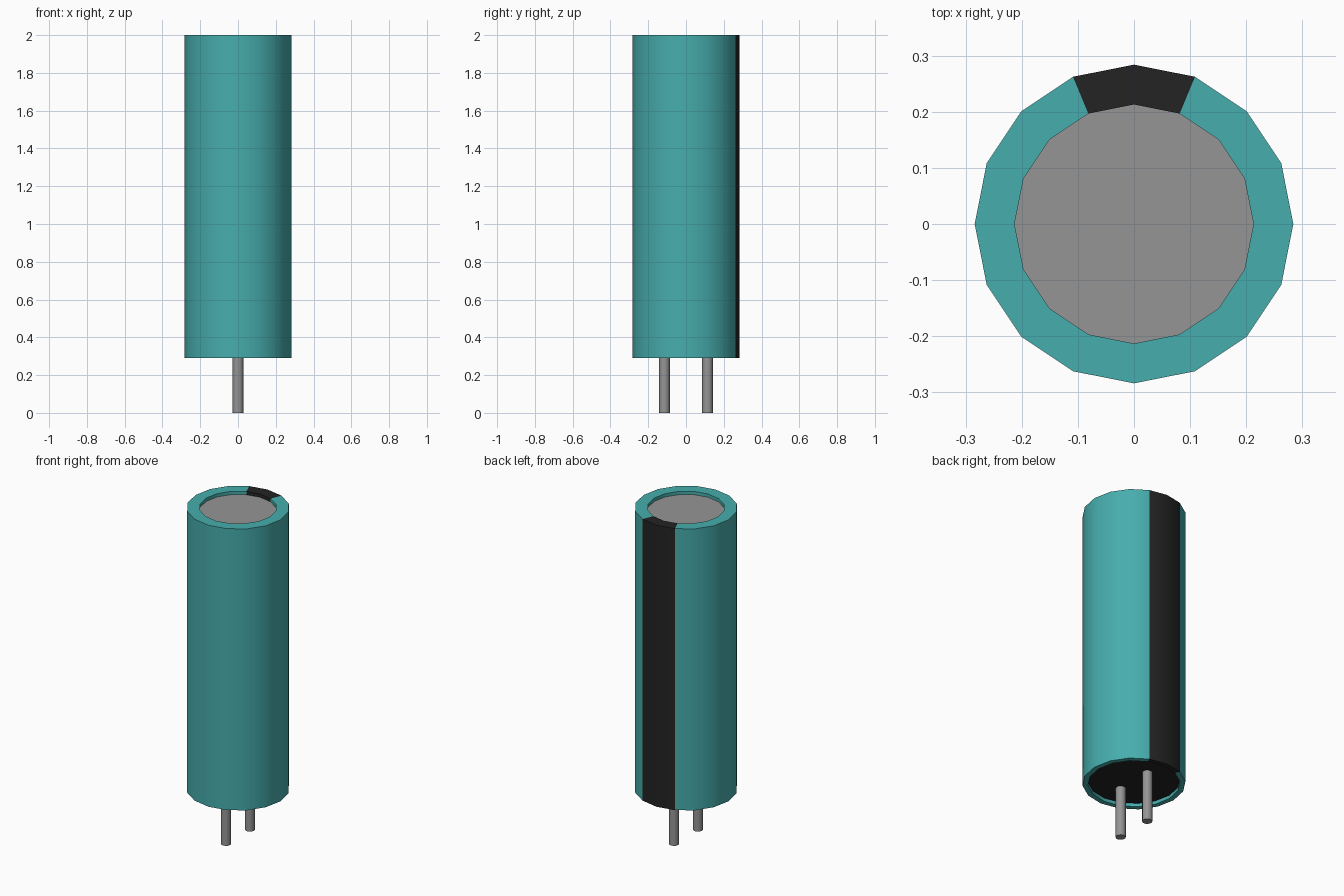
import bpy, bmesh, math

cube = bpy.data.objects.get("Cube")
if cube:
    bpy.data.objects.remove(cube, do_unlink=True)

SIDES = 16
BODY_Z, TOP_Z, RECESS = 0.29, 2.0, 0.02
OUTER_R, TOP_R, BOTTOM_R = 0.284, 0.213, 0.254


def material(name, rgb):
    m = bpy.data.materials.new(name)
    m.use_nodes = True
    m.diffuse_color = (*rgb, 1)
    m.node_tree.nodes["Principled BSDF"].inputs["Base Color"].default_value = (*rgb, 1)
    return m


teal = material("teal sleeve", (0.063, 0.42, 0.42))
black = material("black", (0.017, 0.017, 0.017))
grey = material("grey metal", (0.30, 0.30, 0.30))


def lathe(name, profile, mats, stripe=()):
    """Revolve (radius, z) points about z; a zero radius closes to a pole.
    Segments listed in stripe take the second material."""
    bm = bmesh.new()
    rings = []
    for r, z in profile:
        if r == 0:
            rings.append([bm.verts.new((0, 0, z))] * SIDES)
        else:
            rings.append([bm.verts.new((r * math.cos(math.tau * k / SIDES),
                                        r * math.sin(math.tau * k / SIDES), z))
                          for k in range(SIDES)])
    for low, high in zip(rings, rings[1:]):
        for k in range(SIDES):
            n = (k + 1) % SIDES
            corners = dict.fromkeys((low[k], low[n], high[n], high[k]))
            face = bm.faces.new(list(corners))
            face.material_index = 1 if k in stripe else 0
    mesh = bpy.data.meshes.new(name)
    bm.to_mesh(mesh)
    bm.free()
    obj = bpy.data.objects.new(name, mesh)
    bpy.context.collection.objects.link(obj)
    for m in mats:
        mesh.materials.append(m)
    bpy.ops.object.select_all(action='DESELECT')
    obj.select_set(True)
    bpy.context.view_layer.objects.active = obj
    bpy.ops.object.shade_smooth_by_angle(angle=math.radians(30))
    return obj


# Sleeve with folded-in rims; the two segments at the back form the stripe
lathe("sleeve", [(BOTTOM_R, BODY_Z + RECESS), (BOTTOM_R, BODY_Z),
                 (OUTER_R, BODY_Z), (OUTER_R, TOP_Z),
                 (TOP_R, TOP_Z), (TOP_R, TOP_Z - RECESS)],
      [teal, black], stripe=(3, 4))

# Metal top and rubber base, both set slightly into the sleeve
lathe("top_cap", [(TOP_R, TOP_Z - RECESS), (0, TOP_Z - RECESS)], [grey])
lathe("base_plug", [(0, BODY_Z + RECESS), (BOTTOM_R, BODY_Z + RECESS)], [black])

# Two wire leads, front and back
for side, y in (("front", -0.114), ("back", 0.114)):
    lead = lathe(side + "_lead", [(0, 0), (0.028, 0), (0.028, BODY_Z + RECESS),
                                  (0, BODY_Z + RECESS)], [grey])
    lead.location.y = y
